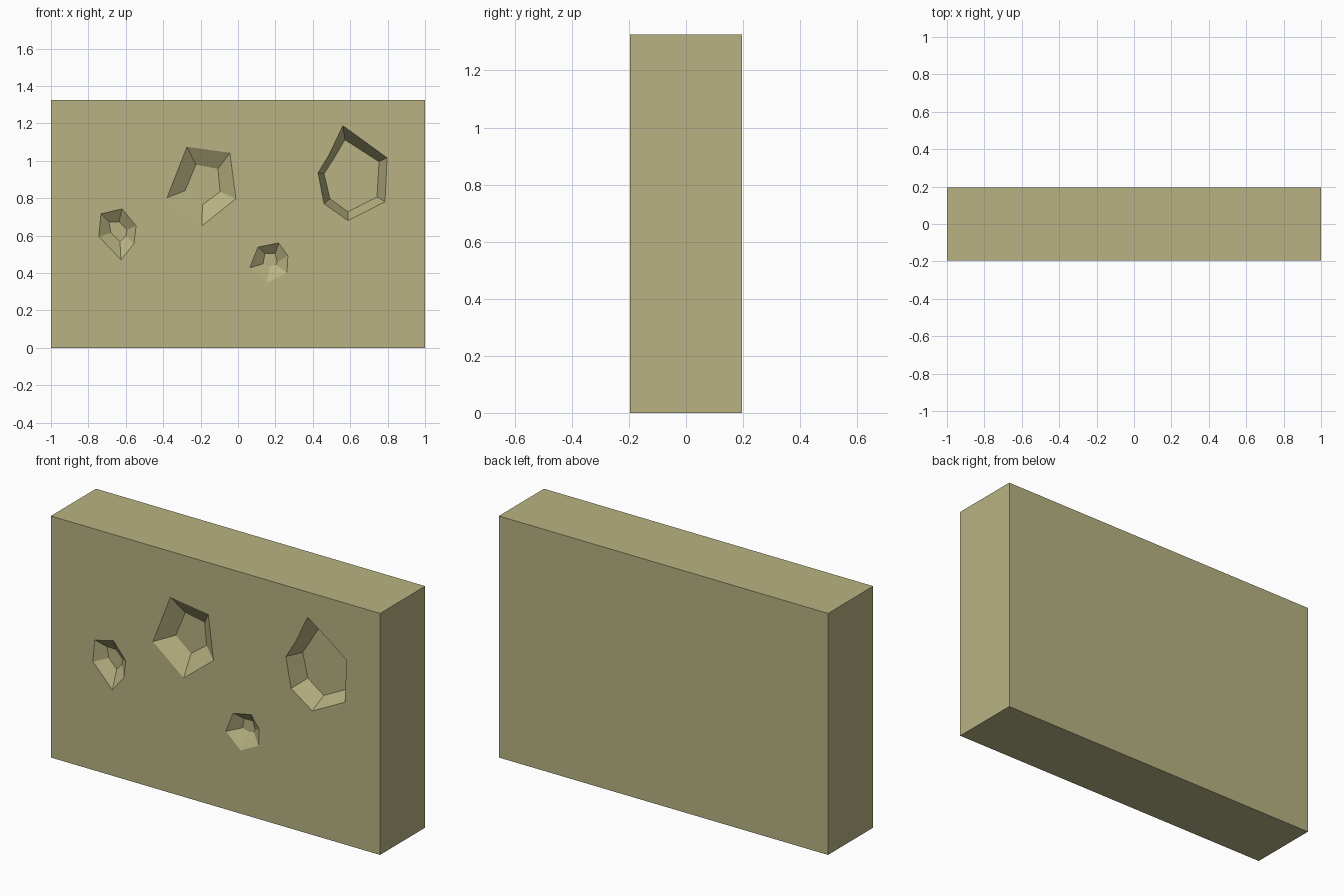
import bpy, bmesh
from mathutils import Vector

if "Cube" in bpy.data.objects:
    bpy.data.objects.remove(bpy.data.objects["Cube"])

W, D, H = 2.0, 0.392, 1.326
FRONT = -D / 2

stone = bpy.data.materials.new("sandy stone")
stone.diffuse_color = (0.48, 0.45, 0.225, 1)
stone.use_nodes = True
stone.node_tree.nodes["Principled BSDF"].inputs["Base Color"].default_value = stone.diffuse_color


def make_object(name, bm):
    bmesh.ops.recalc_face_normals(bm, faces=bm.faces)
    mesh = bpy.data.meshes.new(name)
    bm.to_mesh(mesh)
    bm.free()
    mesh.materials.append(stone)
    obj = bpy.data.objects.new(name, mesh)
    bpy.context.collection.objects.link(obj)
    return obj


# main slab
bm = bmesh.new()
bmesh.ops.create_cube(bm, size=1)
for v in bm.verts:
    v.co = Vector((v.co.x * W, v.co.y * D, (v.co.z + 0.5) * H))
slab = make_object("wall_block", bm)


# tapered chip: rim outline on the front face, floor outline at a depth (x, z)
def chip(name, depth, rim, floor):
    bm = bmesh.new()
    over = 0.1  # the cutter is carried past the face along the same slope
    outer, inner = [], []
    for (rx, rz), (fx, fz) in zip(rim, floor):
        a = Vector((rx, FRONT, rz))
        b = Vector((fx, FRONT + depth, fz))
        outer.append(bm.verts.new(a + (a - b) * over))
        inner.append(bm.verts.new(b))
    n = len(outer)
    bm.faces.new(outer)
    bm.faces.new(inner[::-1])
    for i in range(n):
        j = (i + 1) % n
        bm.faces.new((outer[i], inner[i], inner[j], outer[j]))
    cutter = make_object(name, bm)
    cutter.hide_render = True
    cutter.hide_viewport = True
    cut = slab.modifiers.new(name, 'BOOLEAN')
    cut.operation = 'DIFFERENCE'
    cut.solver = 'EXACT'
    cut.object = cutter


chip("right_chip_cutter", 0.1,
     [(.56, 1.187), (.797, 1.016), (.786, .781), (.588, .68), (.46, .77), (.428, .936), (.482, 1.025)],
     [(.572, 1.112), (.754, .995), (.743, .807), (.588, .727), (.492, .797), (.46, .93), (.508, 1.005)])

chip("middle_chip_cutter", 0.06,
     [(-.273, 1.075), (-.043, 1.043), (-.011, .797), (-.193, .652), (-.38, .802)],
     [(-.225, .979), (-.107, .957), (-.096, .834), (-.19, .765), (-.283, .84)])

chip("left_chip_cutter", 0.045,
     [(-.733, .717), (-.62, .743), (-.545, .652), (-.556, .556), (-.626, .471), (-.743, .594)],
     [(-.69, .674), (-.636, .674), (-.594, .631), (-.599, .6), (-.631, .567), (-.679, .615)])

chip("low_chip_cutter", 0.045,
     [(.107, .54), (.219, .561), (.267, .492), (.262, .401), (.155, .348), (.064, .428)],
     [(.144, .503), (.198, .503), (.209, .46), (.203, .444), (.171, .438), (.134, .449)])
